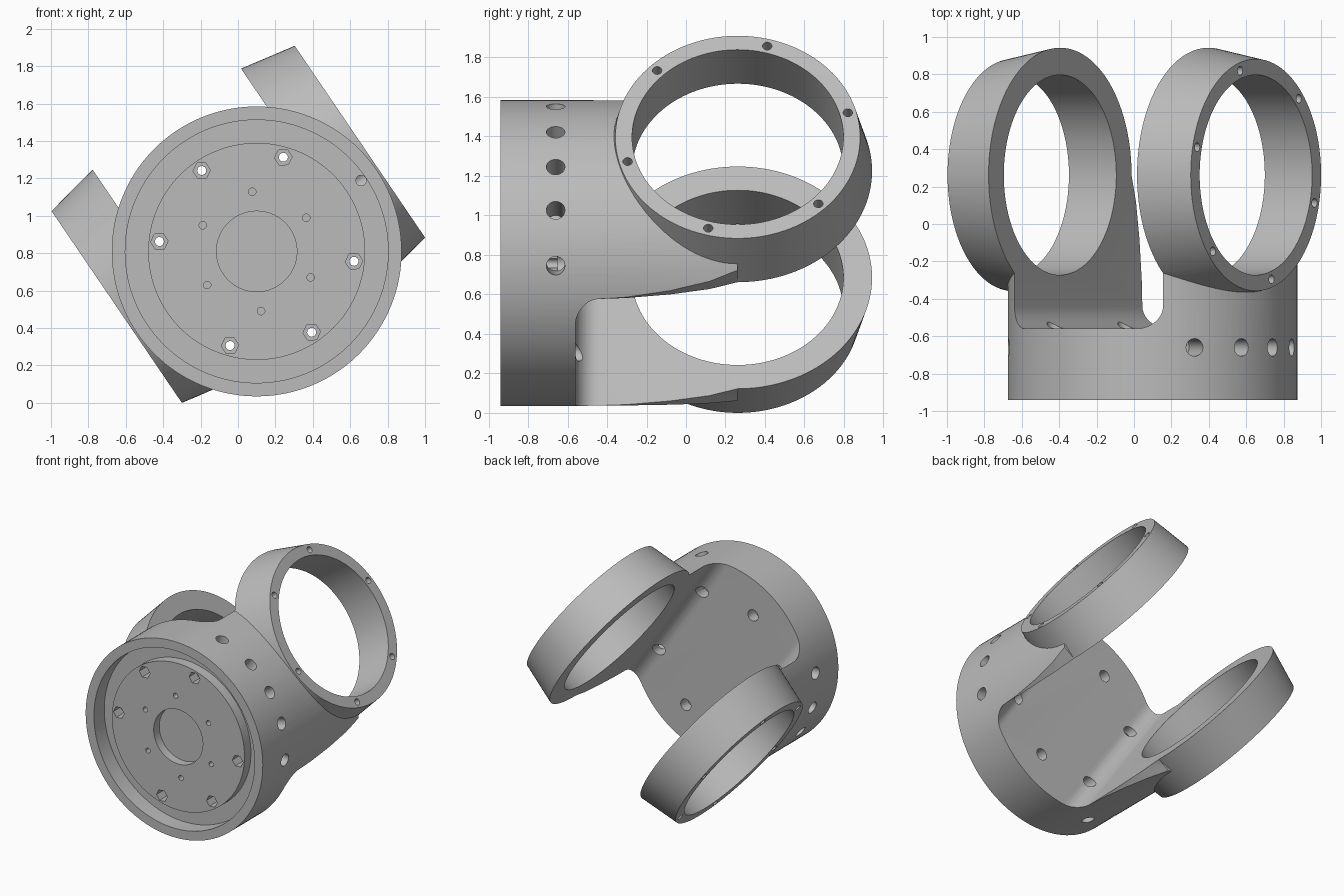
import bpy
import bmesh
import math
from mathutils import Matrix, Vector

cube = bpy.data.objects.get("Cube")
if cube:
    bpy.data.objects.remove(cube, do_unlink=True)

# Local frame: X across the fork, Y along the barrel, Z across the arms
TILT = Matrix.Translation((0.1, 0, 0.81)) @ Matrix.Rotation(math.radians(-34.2), 4, 'Y')
SIDES = (1, -1)
RING_Y, RING_Z = 0.262, 0.175
X, Y = Vector((1, 0, 0)), Vector((0, 1, 0))

grey = bpy.data.materials.new("machined grey")
grey.use_nodes = True
grey.diffuse_color = (0.5, 0.5, 0.5, 1)
grey.node_tree.nodes["Principled BSDF"].inputs["Base Color"].default_value = (0.5, 0.5, 0.5, 1)


def finish(bm, name):
    bmesh.ops.recalc_face_normals(bm, faces=bm.faces)
    mesh = bpy.data.meshes.new(name)
    bm.to_mesh(mesh)
    bm.free()
    mesh.materials.append(grey)
    obj = bpy.data.objects.new(name, mesh)
    bpy.context.collection.objects.link(obj)
    return obj


def add_rod(bm, start, end, r1, r2=None, sides=24):
    """Cylinder or cone between two points."""
    start, end = Vector(start), Vector(end)
    axis = end - start
    turn = axis.to_track_quat('Z', 'Y').to_matrix().to_4x4()
    bmesh.ops.create_cone(bm, cap_ends=True, segments=sides, radius1=r1,
                          radius2=r1 if r2 is None else r2, depth=axis.length,
                          matrix=Matrix.Translation((start + end) / 2) @ turn)


def rods(name, items, sides=24):
    bm = bmesh.new()
    for item in items:
        add_rod(bm, *item, sides=sides)
    return finish(bm, name)


def prism(name, points, sweep):
    bm = bmesh.new()
    face = bm.faces.new([bm.verts.new(p) for p in points])
    made = bmesh.ops.extrude_face_region(bm, geom=[face])["geom"]
    bmesh.ops.translate(bm, vec=sweep, verts=[g for g in made if isinstance(g, bmesh.types.BMVert)])
    return finish(bm, name)


def combine(target, tool, operation='DIFFERENCE'):
    tool.hide_render = True
    mod = target.modifiers.new(tool.name, 'BOOLEAN')
    mod.operation, mod.solver, mod.object = operation, 'EXACT', tool
    bpy.context.view_layer.objects.active = target
    bpy.ops.object.modifier_apply(modifier=mod.name)
    bpy.data.objects.remove(tool, do_unlink=True)


def polar(degrees, radius, y):
    a = math.radians(degrees)
    return Vector((radius * math.cos(a), y, radius * math.sin(a)))


# Barrel turned around Y, with front rim, groove, raised disc and centre recess
profile = [(0, -0.82), (0.215, -0.82), (0.215, -0.89), (0.58, -0.89), (0.58, -0.81),
           (0.703, -0.81), (0.703, -0.94), (0.775, -0.94), (0.775, RING_Y), (0, RING_Y)]
bm = bmesh.new()
verts = [bm.verts.new((r, y, 0)) for r, y in profile]
edges = [bm.edges.new(pair) for pair in zip(verts, verts[1:])]
bmesh.ops.spin(bm, geom=verts + edges, cent=(0, 0, 0), axis=Y, angle=math.tau, steps=128)
bmesh.ops.remove_doubles(bm, verts=bm.verts, dist=0.0001)
fork = finish(bm, "fork_body")

# Curved trim along one edge of both arms
edge = [(-0.608, -0.44), (-0.602, -0.3), (-0.58, -0.08), (-0.547, 0.12), (-0.505, RING_Y),
        (-0.5, 0.4), (-1, 0.4), (-1, -0.44)]
combine(fork, prism("arm_trim", [(-1, y, z) for z, y in edge], (2, 0, 0)))

# Tapered rings at the arm ends
for s in SIDES:
    ring = rods("ring", [((s * 0.38, RING_Y, RING_Z), (s * 0.786, RING_Y, RING_Z), 0.70, 0.62)], 128)
    combine(fork, ring, 'UNION')

# Slot between the arms, with rounded floor corners
R, HALF, FLOOR = 0.12, 0.48, -0.56
corner = [(HALF - R + R * math.sin(a), FLOOR + R - R * math.cos(a))
          for a in (math.pi / 2 * i / 10 for i in range(11))]
right = corner + [(HALF, 1.5)]
outline = right + [(-x, y) for x, y in reversed(right)]
combine(fork, prism("slot", [(x, y, -1.5) for x, y in outline], (0, 0, 3)))

# Ring bores
bores = [((s * 0.3, RING_Y, RING_Z), (s * 1.0, RING_Y, RING_Z), 0.535) for s in SIDES]
combine(fork, rods("ring_bores", bores, 128))

# Screw holes on the outer ring faces
holes = []
for s in SIDES:
    for k in range(6):
        a = math.radians(15 + 60 * k)
        p = Vector((s * 0.62, RING_Y + 0.577 * math.sin(a), RING_Z + 0.577 * math.cos(a)))
        holes.append((p, p + s * 0.25 * X, 0.024))
combine(fork, rods("ring_screw_holes", holes, 16))

# Bolt holes through the barrel: hex pocket in front, round pocket behind
bolts = [40, 90, 140, 220, 270, 320]
through, hexes, pockets = [], [], []
for a in bolts:
    through.append((polar(a, 0.523, -1), polar(a, 0.523, -0.4), 0.024))
    hexes.append((polar(a, 0.523, -1), polar(a, 0.523, -0.8), 0.047))
    pockets.append((polar(a, 0.523, -0.65), polar(a, 0.523, -0.42), 0.045))
combine(fork, rods("bolt_holes", through))
combine(fork, rods("hex_pockets", hexes, 6))
combine(fork, rods("rear_pockets", pockets))

# Small blind holes around the centre recess
blind = [(polar(60 * k, 0.32, -1), polar(60 * k, 0.32, -0.78), 0.02) for k in range(6)]
combine(fork, rods("blind_holes", blind, 16))

# Radial holes in both sides of the barrel
radial = [(polar(base + a, 0.52, -0.66), polar(base + a, 0.9, -0.66), 0.047)
          for base in (0, 180) for a in (-39, -18, 0, 18, 39)]
combine(fork, rods("radial_holes", radial))

# Channel from the groove into one radial hole
combine(fork, rods("channel", [((0.675, -0.83, 0), (0.675, -0.66, 0), 0.028)], 16))

fork.data.transform(TILT)
bpy.ops.object.select_all(action='DESELECT')
fork.select_set(True)
bpy.context.view_layer.objects.active = fork
bpy.ops.object.shade_smooth_by_angle(angle=math.radians(30))
